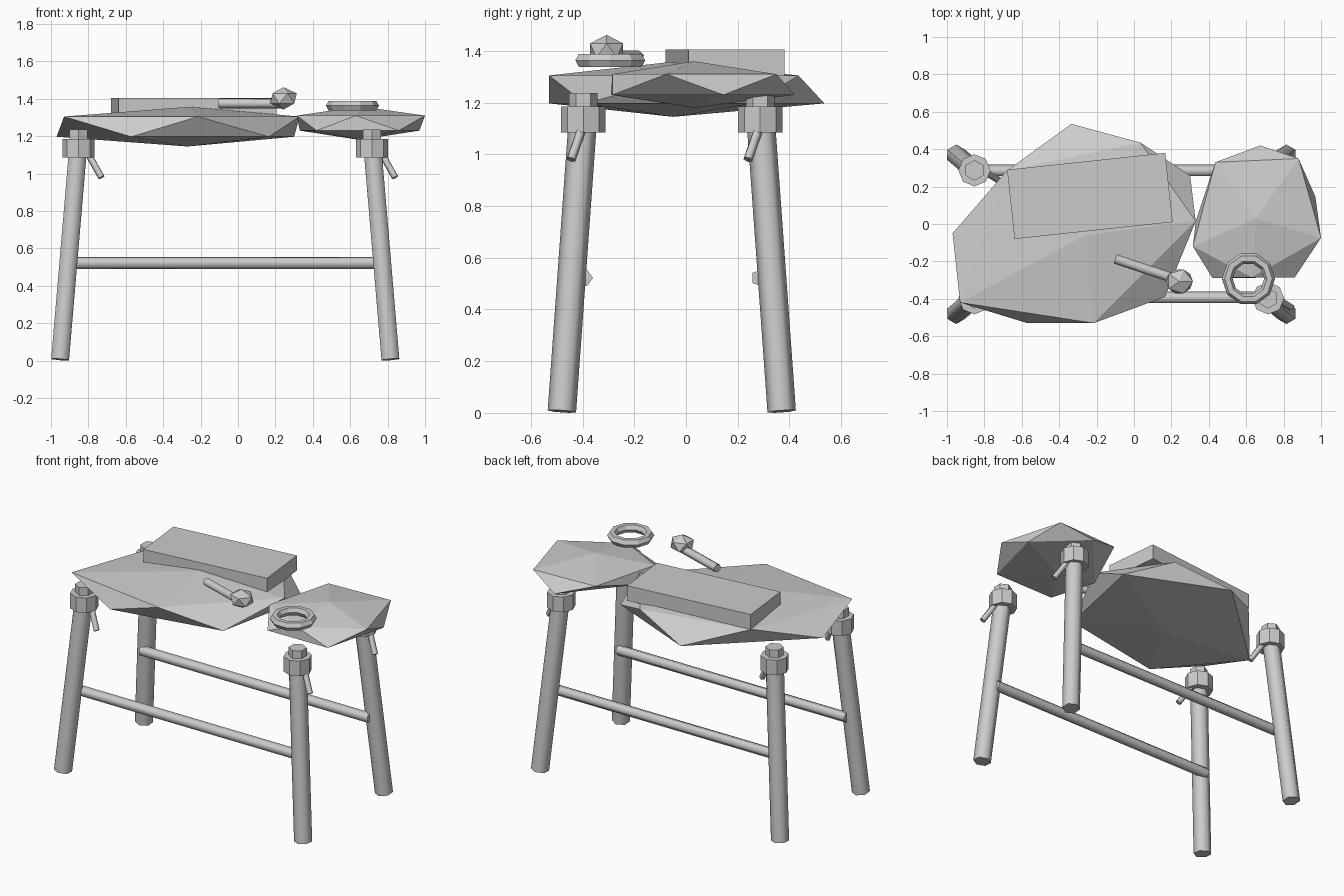
import bpy, bmesh, math
from mathutils import Vector, Matrix

if "Cube" in bpy.data.objects:
    bpy.data.objects.remove(bpy.data.objects["Cube"])


def finish(name, bm, smooth=False):
    bmesh.ops.recalc_face_normals(bm, faces=bm.faces[:])
    mesh = bpy.data.meshes.new(name)
    bm.to_mesh(mesh)
    bm.free()
    ob = bpy.data.objects.new(name, mesh)
    bpy.context.collection.objects.link(ob)
    if smooth:
        bpy.ops.object.select_all(action='DESELECT')
        ob.select_set(True)
        bpy.context.view_layer.objects.active = ob
        bpy.ops.object.shade_smooth_by_angle(angle=math.radians(75))
    return ob


def rod(name, a, b, r, sides, smooth=True):
    a, b = Vector(a), Vector(b)
    d = b - a
    rot = Vector((0, 0, 1)).rotation_difference(d).to_matrix().to_4x4()
    bm = bmesh.new()
    bmesh.ops.create_cone(bm, cap_ends=True, segments=sides, radius1=r, radius2=r,
                          depth=d.length, matrix=Matrix.Translation((a + b) / 2) @ rot)
    return finish(name, bm, smooth)


def slab(name, top, bottom, upper, lower, z_up, z_low):
    """Flattened irregular icosahedron: two apexes and two interleaved rings."""
    bm = bmesh.new()
    t, b = bm.verts.new(top), bm.verts.new(bottom)
    u = [bm.verts.new((x, y, z_up)) for x, y in upper]
    w = [bm.verts.new((x, y, z_low)) for x, y in lower]
    for i in range(5):
        j = (i + 1) % 5
        bm.faces.new((t, u[i], u[j]))
        bm.faces.new((b, w[j], w[i]))
        bm.faces.new((w[i], u[i], u[j])[::-1])
        bm.faces.new((w[i], w[j], u[j]))
    return finish(name, bm)


# Stone tops: each lower ring point lies between two upper ones
slab("large_stone_top", (-0.26, -0.06, 1.357), (-0.27, -0.05, 1.145),
     [(-0.93, -0.42), (-0.215, -0.53), (0.33, 0.015), (0.035, 0.435), (-0.68, 0.285)],
     [(-0.57, -0.53), (0.165, -0.39), (0.30, 0.26), (-0.335, 0.535), (-0.97, -0.05)],
     1.305, 1.197)
slab("small_stone_top", (0.65, 0.03, 1.36), (0.65, 0.03, 1.18),
     [(0.315, -0.12), (0.63, -0.285), (1.0, -0.075), (0.88, 0.35), (0.435, 0.33)],
     [(0.42, -0.29), (0.86, -0.285), (0.97, 0.145), (0.675, 0.42), (0.33, 0.015)],
     1.31, 1.23)

# Splayed legs with collars, stubs and wedge pegs
CX, CY = -0.068, -0.055
for sx, side in ((-1, "left"), (1, "right")):
    for sy, end in ((-1, "front"), (1, "back")):
        n = f"{end}_{side}"
        x, y = CX + sx * 0.785, CY + sy * 0.342
        rod(n + "_leg", (CX + sx * 0.883, CY + sy * 0.425, 0.006), (x, y, 1.16), 0.055, 6)
        rod(n + "_collar", (x, y, 1.085), (x, y, 1.185), 0.086, 8, False)
        rod(n + "_stub", (x, y, 1.15), (x, y, 1.237), 0.055, 6, False)
        rod(n + "_peg", (x + 0.045, y, 1.12), (x + 0.124, y - 0.048, 0.98), 0.019, 5)

# Long crossbars
for sy, end in ((-1, "front"), (1, "back")):
    y = CY + sy * 0.339
    rod(end + "_crossbar", (CX - 0.84, y, 0.522), (CX + 0.84, y, 0.522), 0.034, 5)

# Block lying on the large top
bm = bmesh.new()
bmesh.ops.create_cube(bm, size=1, matrix=Matrix.Translation((-0.236, 0.15, 1.355))
                      @ Matrix.Rotation(math.radians(6.1), 4, 'Z')
                      @ Matrix.Diagonal((0.85, 0.372, 0.1, 1)))
finish("block", bm)

# Small mallet
rod("mallet_handle", (-0.10, -0.187, 1.375), (0.24, -0.30, 1.375), 0.027, 6)
bm = bmesh.new()
bmesh.ops.create_icosphere(bm, subdivisions=1, radius=1,
                           matrix=Matrix.Translation((0.243, -0.307, 1.402))
                           @ Matrix.Diagonal((0.08, 0.075, 0.06, 1)))
finish("mallet_head", bm)

# Ring on the small top
bpy.ops.mesh.primitive_torus_add(location=(0.612, -0.293, 1.363), major_segments=10,
                                 minor_segments=6, major_radius=0.113, minor_radius=0.029)
bpy.context.object.name = "ring"
